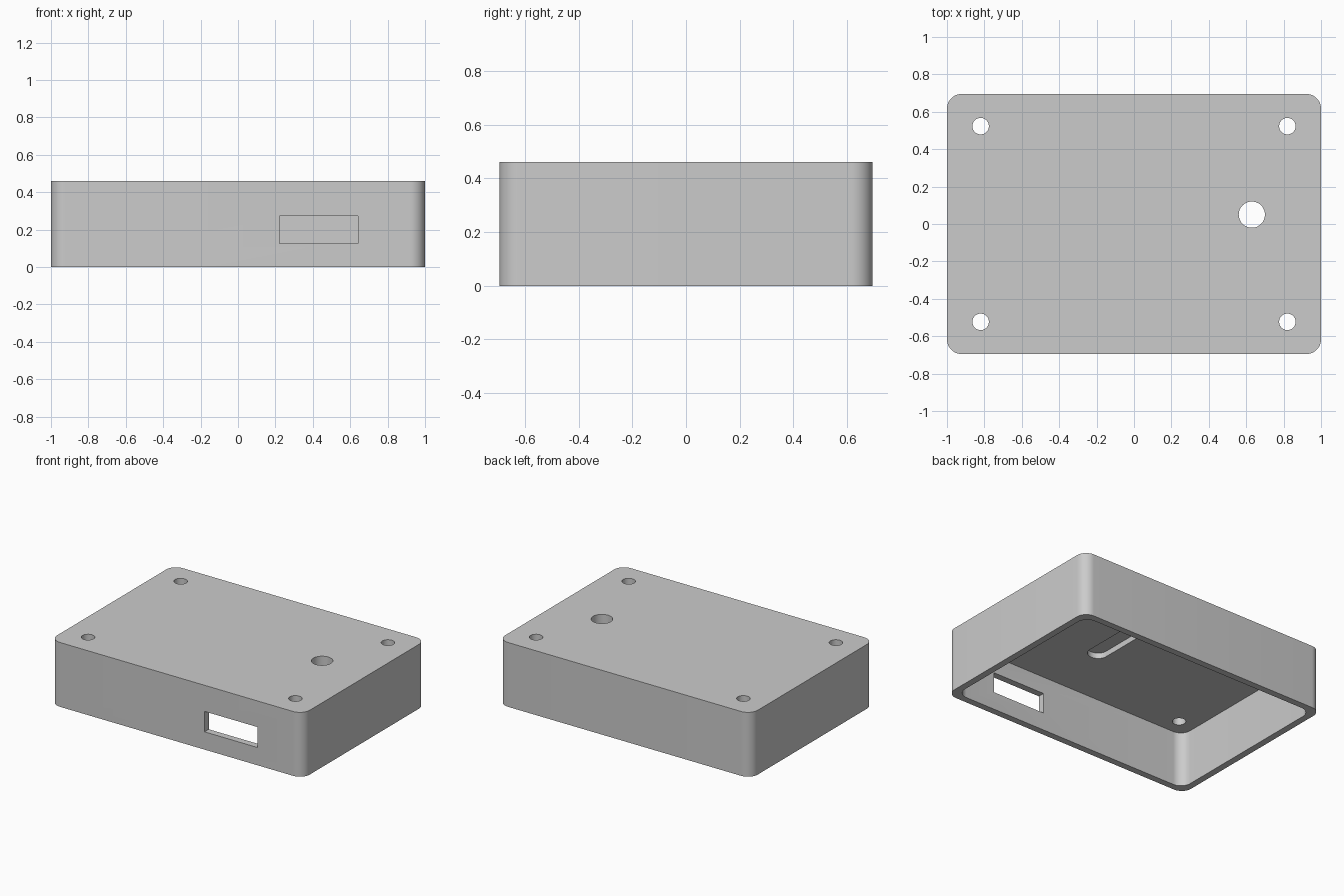
import bpy
import bmesh
from math import cos, sin, pi, radians

if "Cube" in bpy.data.objects:
    bpy.data.objects.remove(bpy.data.objects["Cube"], do_unlink=True)

WIDTH, DEPTH, HEIGHT = 2.0, 1.39, 0.46
WALL, CORNER, CEILING = 0.048, 0.078, 0.395

grey = bpy.data.materials.new("light_grey")
grey.use_nodes = True
colour = (0.6, 0.6, 0.6, 1)
grey.diffuse_color = colour
grey.node_tree.nodes["Principled BSDF"].inputs["Base Color"].default_value = colour


def rounded_prism(name, size, centre, z0, z1, radius, steps=12):
    """Upright prism with a rounded rectangle outline."""
    bm = bmesh.new()
    hx, hy = size[0] / 2 - radius, size[1] / 2 - radius
    verts = []
    for q, (sx, sy) in enumerate([(1, 1), (-1, 1), (-1, -1), (1, -1)]):
        for i in range(steps + 1):
            a = (q + i / steps) * pi / 2
            verts.append(bm.verts.new((centre[0] + sx * hx + radius * cos(a),
                                       centre[1] + sy * hy + radius * sin(a), z0)))
    bmesh.ops.remove_doubles(bm, verts=bm.verts, dist=1e-5)
    face = bm.faces.new([v for v in verts if v.is_valid])
    top = bmesh.ops.extrude_face_region(bm, geom=[face])["geom"]
    bmesh.ops.translate(bm, vec=(0, 0, z1 - z0),
                        verts=[g for g in top if isinstance(g, bmesh.types.BMVert)])
    bmesh.ops.recalc_face_normals(bm, faces=bm.faces)
    mesh = bpy.data.meshes.new(name)
    bm.to_mesh(mesh)
    bm.free()
    mesh.materials.append(grey)
    obj = bpy.data.objects.new(name, mesh)
    bpy.context.collection.objects.link(obj)
    return obj


def cut(target, cutter):
    """Subtract the cutter, then discard it."""
    cutter.hide_render = True
    mod = target.modifiers.new("cut", "BOOLEAN")
    mod.operation, mod.solver, mod.object = "DIFFERENCE", "EXACT", cutter
    bpy.context.view_layer.objects.active = target
    bpy.ops.object.modifier_apply(modifier=mod.name)
    bpy.data.objects.remove(cutter, do_unlink=True)


def cut_hole(target, x, y, radius):
    cut(target, rounded_prism("hole_cutter", (2 * radius, 2 * radius), (x, y),
                              CEILING - 0.1, HEIGHT + 0.1, radius))


# Outer shell, hollow and open underneath
case = rounded_prism("enclosure_cover", (WIDTH, DEPTH), (0, 0), 0, HEIGHT, CORNER)
cut(case, rounded_prism("cavity_cutter", (WIDTH - 2 * WALL, DEPTH - 2 * WALL),
                        (0, 0), -0.1, CEILING, CORNER))

# Four screw holes and the larger cable hole
for sx in (-1, 1):
    for sy in (-1, 1):
        cut_hole(case, sx * 0.82, sy * 0.523, 0.044)
cut_hole(case, 0.63, 0.05, 0.07)

# Blind slot in the underside of the lid
cut(case, rounded_prism("slot_cutter", (0.138, 0.5), (0.152, 0), 0.3, 0.435, 0.0685))

# Rectangular port in the front wall
cut(case, rounded_prism("port_cutter", (0.42, 0.2), (0.432, -DEPTH / 2),
                        0.127, 0.273, 0.001, 1))

# Smooth curved corners and bores, crisp edges
bpy.ops.object.select_all(action="DESELECT")
case.select_set(True)
bpy.context.view_layer.objects.active = case
bpy.ops.object.shade_smooth_by_angle(angle=radians(30))
